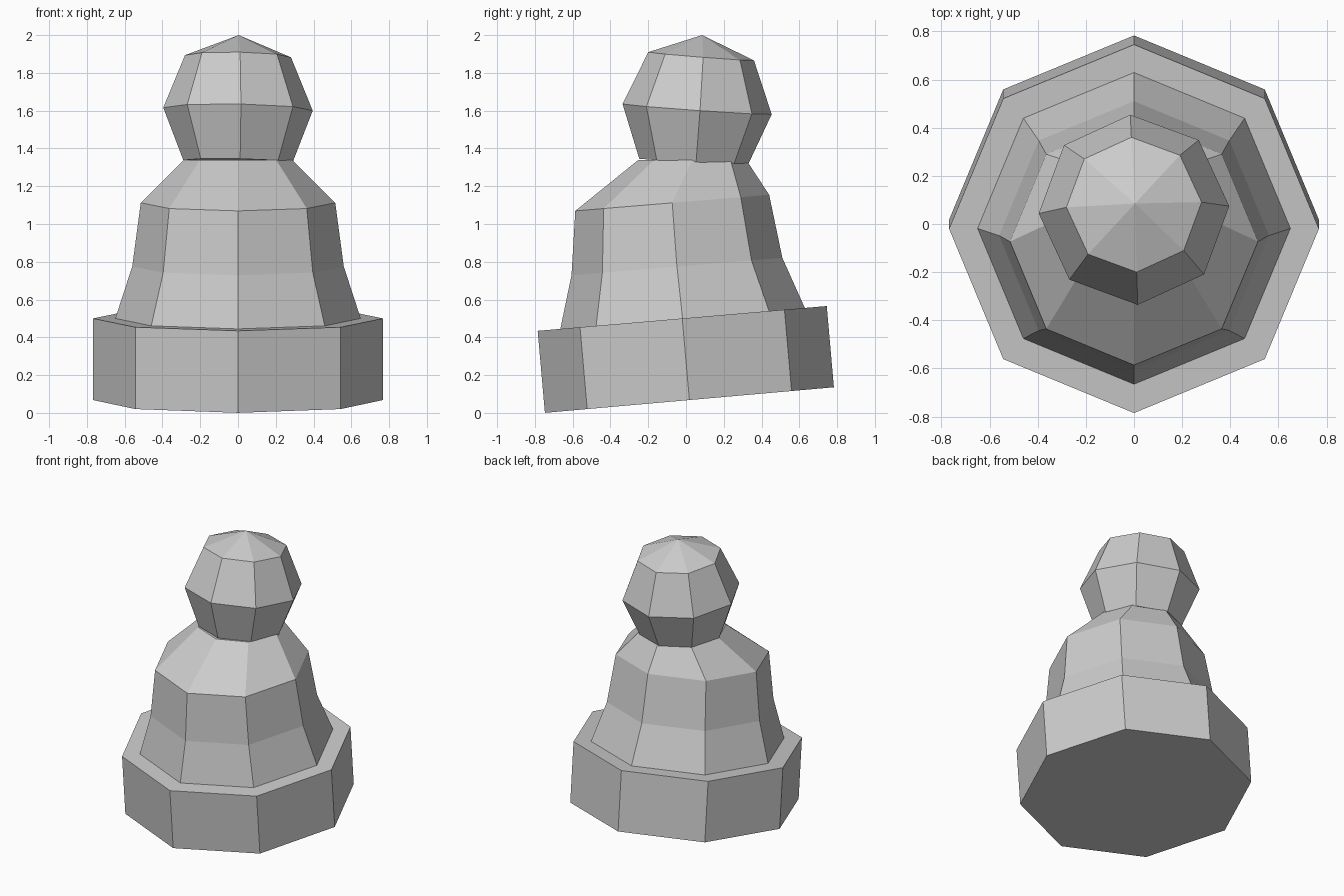
import bpy, bmesh
from math import radians, cos, sin, pi
from mathutils import Vector, Euler

SIDES = 8

cube = bpy.data.objects.get("Cube")
if cube:
    bpy.data.objects.remove(cube, do_unlink=True)

grey = bpy.data.materials.new("plain grey")
grey.use_nodes = True
colour = (0.6, 0.6, 0.6, 1)
grey.diffuse_color = colour
grey.node_tree.nodes["Principled BSDF"].inputs["Base Color"].default_value = colour


def loft(name, rings, roll=0, twist=0, tip=None):
    """Join tilted octagon rings, given as (y, z, radius, tilt), and close the ends."""
    bm = bmesh.new()
    loops = []
    for y, z, radius, tilt in rings:
        turn = Euler((radians(tilt), radians(roll), 0)).to_matrix()
        loop = []
        for i in range(SIDES):
            a = 2 * pi * i / SIDES + radians(twist)
            p = turn @ Vector((radius * cos(a), radius * sin(a), 0))
            loop.append(bm.verts.new(p + Vector((0, y, z))))
        loops.append(loop)
    for low, high in zip(loops, loops[1:]):
        for i in range(SIDES):
            j = (i + 1) % SIDES
            bm.faces.new((low[i], low[j], high[j], high[i]))
    bm.faces.new(loops[0][::-1])
    if tip:
        point = bm.verts.new(tip)
        for i in range(SIDES):
            bm.faces.new((loops[-1][i], loops[-1][(i + 1) % SIDES], point))
    else:
        bm.faces.new(loops[-1])
    mesh = bpy.data.meshes.new(name)
    bm.to_mesh(mesh)
    bm.free()
    mesh.materials.append(grey)
    obj = bpy.data.objects.new(name, mesh)
    bpy.context.scene.collection.objects.link(obj)
    return obj


# Heavy foot, tipped back
loft("base", [(0.018, 0.068, 0.768, 5.05), (-0.02, 0.5, 0.768, 4.9)])

# Flared body with sloping shoulders up to the neck
loft("body", [(-0.018, 0.499, 0.65, 4.9), (-0.048, 0.775, 0.56, 4.7),
              (-0.073, 1.112, 0.515, 4.75), (0.033, 1.338, 0.287, 0)])

# Faceted head, nodding the other way
loft("head", [(0.042, 1.333, 0.29, -2.5), (0.059, 1.608, 0.396, -4),
              (0.08, 1.888, 0.281, -4.5)],
     roll=1, twist=2.2, tip=(0.004, 0.085, 2.0))
